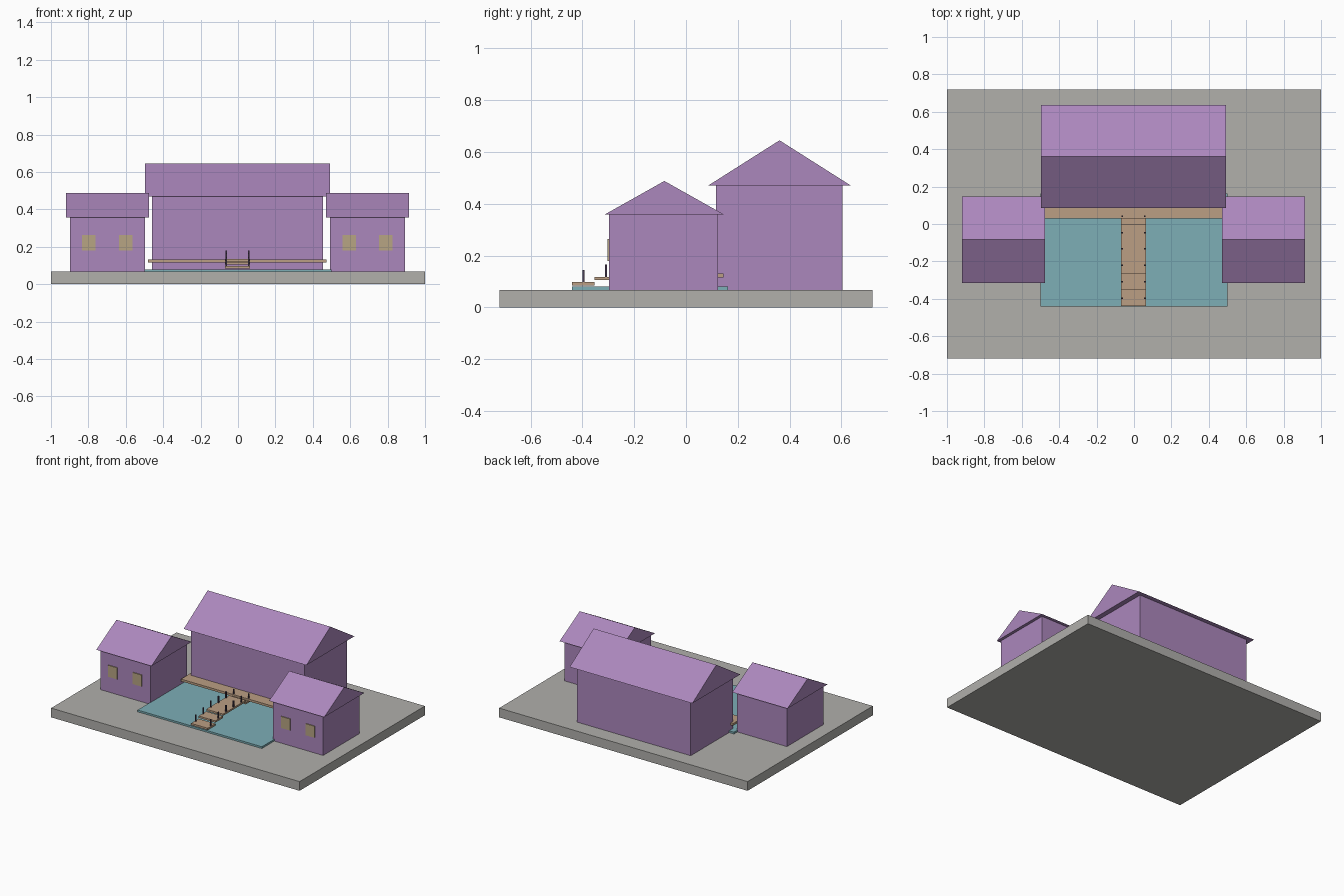
import bpy

cube = bpy.data.objects.get("Cube")
if cube:
    bpy.data.objects.remove(cube, do_unlink=True)


def material(name, r, g, b):
    """Flat material from 0-255 display values, stored as linear."""
    col = tuple((v / 255) ** 2.2 for v in (r, g, b)) + (1.0,)
    m = bpy.data.materials.new(name)
    m.use_nodes = True
    m.diffuse_color = col
    m.node_tree.nodes["Principled BSDF"].inputs["Base Color"].default_value = col
    return m


STONE = material("grey stone", 175, 174, 170)
PURPLE = material("purple plaster", 170, 134, 187)
WATER = material("pond water", 124, 173, 181)
WOOD = material("tan wood", 186, 157, 130)
GLASS = material("olive window", 182, 163, 130)
DARK = material("dark post", 75, 62, 84)


def mesh_object(name, verts, faces, mat):
    me = bpy.data.meshes.new(name)
    me.from_pydata(verts, [], faces)
    me.materials.append(mat)
    ob = bpy.data.objects.new(name, me)
    bpy.context.collection.objects.link(ob)
    return ob


def extrude_x(name, x0, x1, profile, mat):
    """Extrude a y-z profile (counter-clockwise seen from +x) along x."""
    n = len(profile)
    verts = [(x, y, z) for x in (x0, x1) for y, z in profile]
    faces = [list(range(n))[::-1], list(range(n, 2 * n))]
    faces += [(i, (i + 1) % n, (i + 1) % n + n, i + n) for i in range(n)]
    return mesh_object(name, verts, faces, mat)


def box(name, x, y, z, mat):
    profile = [(y[0], z[0]), (y[1], z[0]), (y[1], z[1]), (y[0], z[1])]
    return extrude_x(name, x[0], x[1], profile, mat)


def gable_roof(name, x, y, eave, ridge):
    profile = [(y[0], eave), (y[1], eave), ((y[0] + y[1]) / 2, ridge)]
    return extrude_x(name, x[0], x[1], profile, PURPLE)


GROUND = 0.067
CX = -0.003  # slight offset of the buildings

# Ground slab and pond
box("ground_slab", (-1, 1), (-0.72, 0.72), (0, GROUND), STONE)
box("pond", (-0.5, 0.5), (-0.44, 0.163), (GROUND, 0.08), WATER)

# Main hall
box("hall_walls", (CX - 0.458, CX + 0.458), (0.116, 0.604), (GROUND, 0.47), PURPLE)
gable_roof("hall_roof", (CX - 0.494, CX + 0.494), (0.085, 0.637), 0.47, 0.645)

# Side houses with two front windows each
for side, s in (("left", 1), ("right", -1)):
    def span(a, b):
        return sorted((CX + s * a, CX + s * b))
    box(side + "_house_walls", span(0.494, 0.896), (-0.297, 0.124), (GROUND, 0.358), PURPLE)
    gable_roof(side + "_house_roof", span(0.473, 0.917), (-0.315, 0.148), 0.358, 0.488)
    for label, c in (("inner", 0.597), ("outer", 0.794)):
        box(f"{side}_house_{label}_window", span(c - 0.036, c + 0.036),
            (-0.303, -0.296), (0.18, 0.264), GLASS)

# Veranda in front of the hall
box("veranda", (CX - 0.477, CX + 0.477), (0.03, 0.144), (0.115, 0.131), WOOD)

# Stepped bridge with a pair of posts on each board
PITCH = 0.0875
for i, top in enumerate((0.098, 0.118, 0.134, 0.134, 0.134, 0.118)):
    y = -0.396 + i * PITCH
    box(f"bridge_board_{i + 1}", (CX - 0.067, CX + 0.067),
        (y - PITCH / 2, y + PITCH / 2), (top - 0.013, top), WOOD)
    for side, s in (("left", 1), ("right", -1)):
        px = CX + s * 0.061
        box(f"bridge_{side}_post_{i + 1}", (px - 0.004, px + 0.004),
            (y - 0.004, y + 0.004), (top - 0.005, top + 0.047), DARK)
